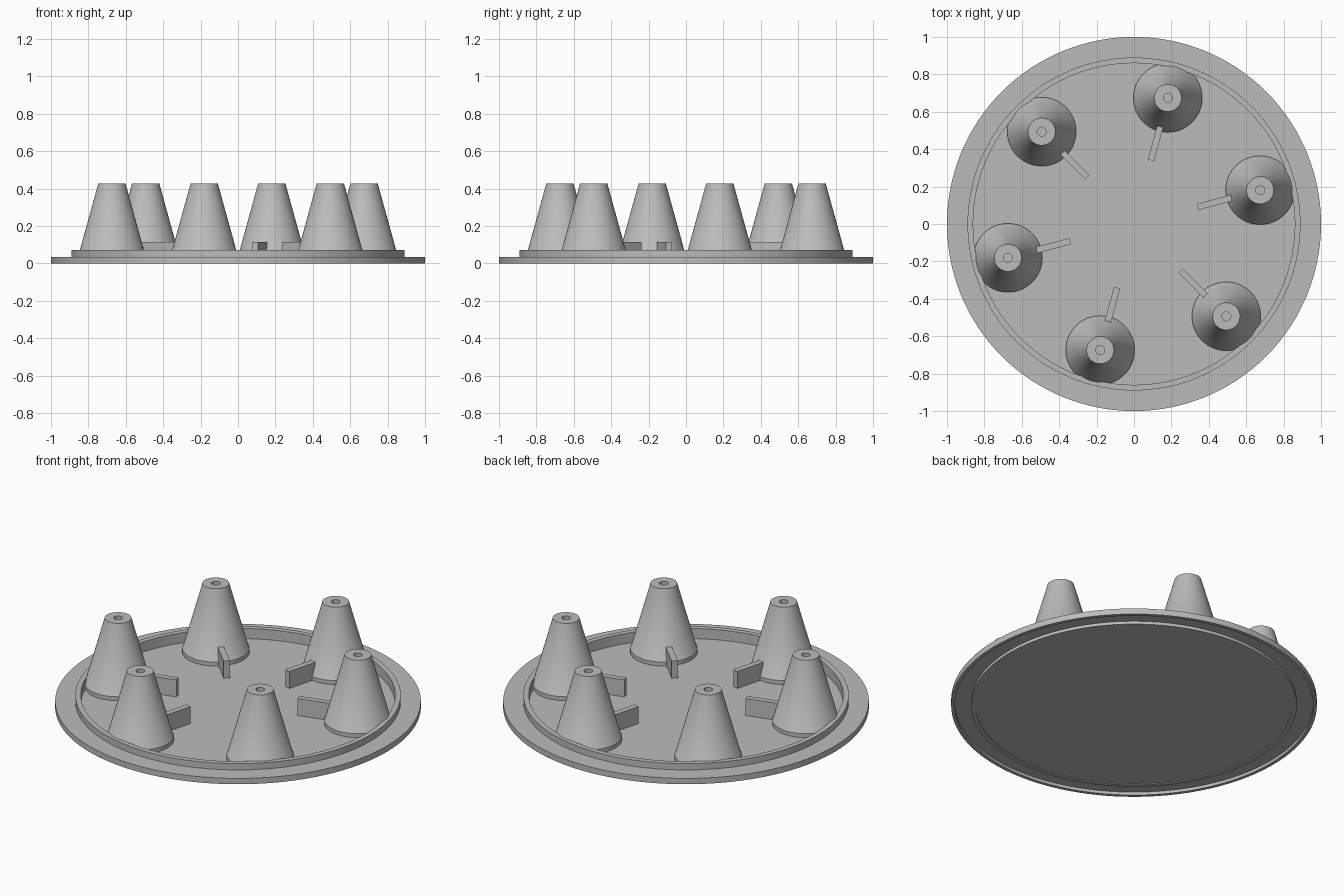
import bpy, bmesh, math
from mathutils import Matrix, Vector

if "Cube" in bpy.data.objects:
    bpy.data.objects.remove(bpy.data.objects["Cube"])

grey = bpy.data.materials.new("plain_grey")
grey.diffuse_color = (0.5, 0.5, 0.5, 1)
grey.use_nodes = True
grey.node_tree.nodes["Principled BSDF"].inputs["Base Color"].default_value = grey.diffuse_color


def finish(name, bm, smooth=True):
    bmesh.ops.remove_doubles(bm, verts=bm.verts, dist=1e-5)
    bmesh.ops.recalc_face_normals(bm, faces=bm.faces)
    mesh = bpy.data.meshes.new(name)
    bm.to_mesh(mesh)
    bm.free()
    mesh.materials.append(grey)
    obj = bpy.data.objects.new(name, mesh)
    bpy.context.collection.objects.link(obj)
    if smooth:
        bpy.ops.object.select_all(action='DESELECT')
        obj.select_set(True)
        bpy.context.view_layer.objects.active = obj
        bpy.ops.object.shade_smooth_by_angle(angle=math.radians(30))
    return obj


def lathe(name, profile, steps):
    """Spin an (r, z) profile that starts and ends on the axis."""
    bm = bmesh.new()
    verts = [bm.verts.new((r, 0, z)) for r, z in profile]
    edges = [bm.edges.new(pair) for pair in zip(verts, verts[1:])]
    bmesh.ops.spin(bm, geom=verts + edges, axis=(0, 0, 1), cent=(0, 0, 0),
                   angle=math.tau, steps=steps, use_merge=True)
    return finish(name, bm)


FLOOR = 0.012

# Round tray: thin floor, raised rim, flange with a turned-down edge
lathe("tray", [
    (0, 0.004), (0.865, 0.004), (0.865, 0), (0.89, 0), (0.89, 0.018),
    (0.98, 0.018), (0.98, 0), (1, 0), (1, 0.035), (0.89, 0.035),
    (0.89, 0.073), (0.86, 0.073), (0.86, FLOOR), (0, FLOOR)], 128)

# Hollow-tipped cone on a low foot ring
cone_profile = [
    (0, 0.006), (0.184, 0.006), (0.184, 0.036), (0.180, 0.040),
    (0.073, 0.427), (0.024, 0.427), (0.024, 0.385), (0, 0.385)]

# Six cones, each with a fin pointing to the centre
for i in range(6):
    angle = math.radians(15 + 60 * i)
    cone = lathe(f"cone_{i + 1}", cone_profile, 64)
    cone.location = (0.698 * math.cos(angle), 0.698 * math.sin(angle), 0)

    bm = bmesh.new()
    bmesh.ops.create_cube(bm, size=1)
    bmesh.ops.scale(bm, vec=(0.21, 0.034, 0.107), verts=bm.verts)
    bmesh.ops.translate(bm, vec=(0.458, 0, 0.0615), verts=bm.verts)
    fin = finish(f"fin_{i + 1}", bm, smooth=False)
    fin.rotation_euler.z = angle
